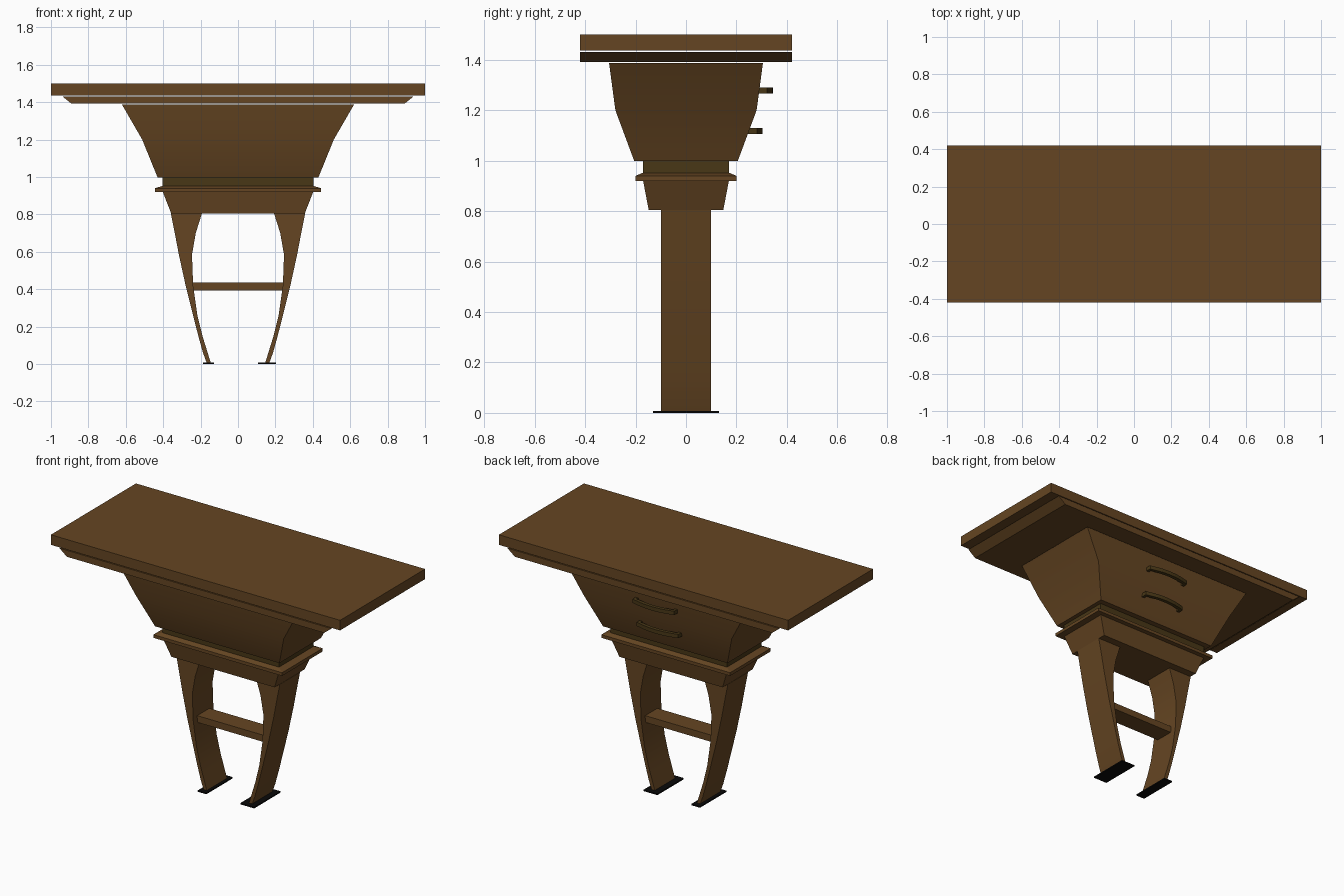
import bpy, bmesh, math

cube = bpy.data.objects.get("Cube")
if cube:
    bpy.data.objects.remove(cube, do_unlink=True)


def material(name, rgb):
    m = bpy.data.materials.new(name)
    m.use_nodes = True
    m.diffuse_color = (*rgb, 1)
    m.node_tree.nodes["Principled BSDF"].inputs["Base Color"].default_value = (*rgb, 1)
    return m


wood = material("brown wood", (0.13, 0.06, 0.016))
dark_wood = material("dark wood", (0.065, 0.038, 0.008))
black = material("black rubber", (0.003, 0.003, 0.003))


def finish(name, bm, mat, smooth=False):
    bmesh.ops.recalc_face_normals(bm, faces=bm.faces)
    mesh = bpy.data.meshes.new(name)
    bm.to_mesh(mesh)
    bm.free()
    mesh.materials.append(mat)
    ob = bpy.data.objects.new(name, mesh)
    bpy.context.collection.objects.link(ob)
    if smooth:
        bpy.ops.object.select_all(action="DESELECT")
        ob.select_set(True)
        bpy.context.view_layer.objects.active = ob
        bpy.ops.object.shade_smooth_by_angle(angle=math.radians(30))
    return ob


def skin(name, rings, mat, smooth=False):
    """Bridge equal point rings and cap both ends."""
    bm = bmesh.new()
    loops = [[bm.verts.new(p) for p in ring] for ring in rings]
    n = len(loops[0])
    for a, b in zip(loops, loops[1:]):
        for i in range(n):
            j = (i + 1) % n
            bm.faces.new((a[i], a[j], b[j], b[i]))
    bm.faces.new(loops[0])
    bm.faces.new(loops[-1])
    return finish(name, bm, mat, smooth)


def tiers(name, levels, mat, smooth=False, cx=0):
    """Stack of rectangles given as (z, half width, half depth)."""
    rings = [[(cx - w, -d, z), (cx + w, -d, z), (cx + w, d, z), (cx - w, d, z)]
             for z, w, d in levels]
    return skin(name, rings, mat, smooth)


# Top board, trim and pedestal
tiers("top_board", [(1.437, 1, 0.42), (1.5, 1, 0.42)], wood)
tiers("top_trim", [(1.392, 0.89, 0.42), (1.432, 0.94, 0.42)], wood)
tiers("flared_body", [(0.998, 0.43, 0.205), (1.2, 0.512, 0.28), (1.387, 0.62, 0.305)], wood, True)
tiers("neck", [(0.95, 0.403, 0.17), (0.998, 0.403, 0.17)], dark_wood)
tiers("ledge", [(0.92, 0.445, 0.2), (0.94, 0.445, 0.2), (0.952, 0.405, 0.172)], wood)
tiers("lower_block", [(0.805, 0.357, 0.148), (0.92, 0.402, 0.17)], wood)
tiers("cross_bar", [(0.393, 0.24, 0.06), (0.435, 0.24, 0.06)], wood)

# Curved legs: (z, inner x, outer x)
leg_profile = [(0.005, 0.145, 0.167), (0.06, 0.162, 0.187), (0.15, 0.19, 0.212),
               (0.26, 0.217, 0.24), (0.42, 0.24, 0.28), (0.585, 0.246, 0.316),
               (0.7, 0.226, 0.338), (0.805, 0.193, 0.359)]
for side, s in (("left", 1), ("right", -1)):
    rings = [[(s * a, -0.1, z), (s * b, -0.1, z), (s * b, 0.1, z), (s * a, 0.1, z)]
             for z, a, b in leg_profile]
    skin(side + "_leg", rings, wood, True)

# Foot pads
tiers("left_foot_pad", [(0, 0.048, 0.13), (0.008, 0.048, 0.13)], black, cx=0.155)
tiers("right_foot_pad", [(0, 0.03, 0.13), (0.008, 0.03, 0.13)], black, cx=-0.158)


# Bowed pulls on the back
def pull(name, z, root, reach):
    path = [(-0.135, root), (-0.135, reach - 0.03)]
    for i in range(1, 8):
        t = i / 4 - 1
        path.append((0.125 * t, reach - 0.012 - 0.018 * t * t))
    path += [(0.135, reach - 0.03), (0.135, root)]
    rings = []
    for i, (x, y) in enumerate(path):
        x0, y0 = path[max(i - 1, 0)]
        x1, y1 = path[min(i + 1, len(path) - 1)]
        length = math.hypot(x1 - x0, y1 - y0)
        nx, ny = -(y1 - y0) / length * 0.011, (x1 - x0) / length * 0.011
        rings.append([(x + k * nx, y + k * ny, z + h)
                      for k, h in ((-1, -0.012), (1, -0.012), (1, 0.012), (-1, 0.012))])
    skin(name, rings, dark_wood)


pull("upper_pull", 1.278, 0.275, 0.345)
pull("lower_pull", 1.118, 0.235, 0.305)
